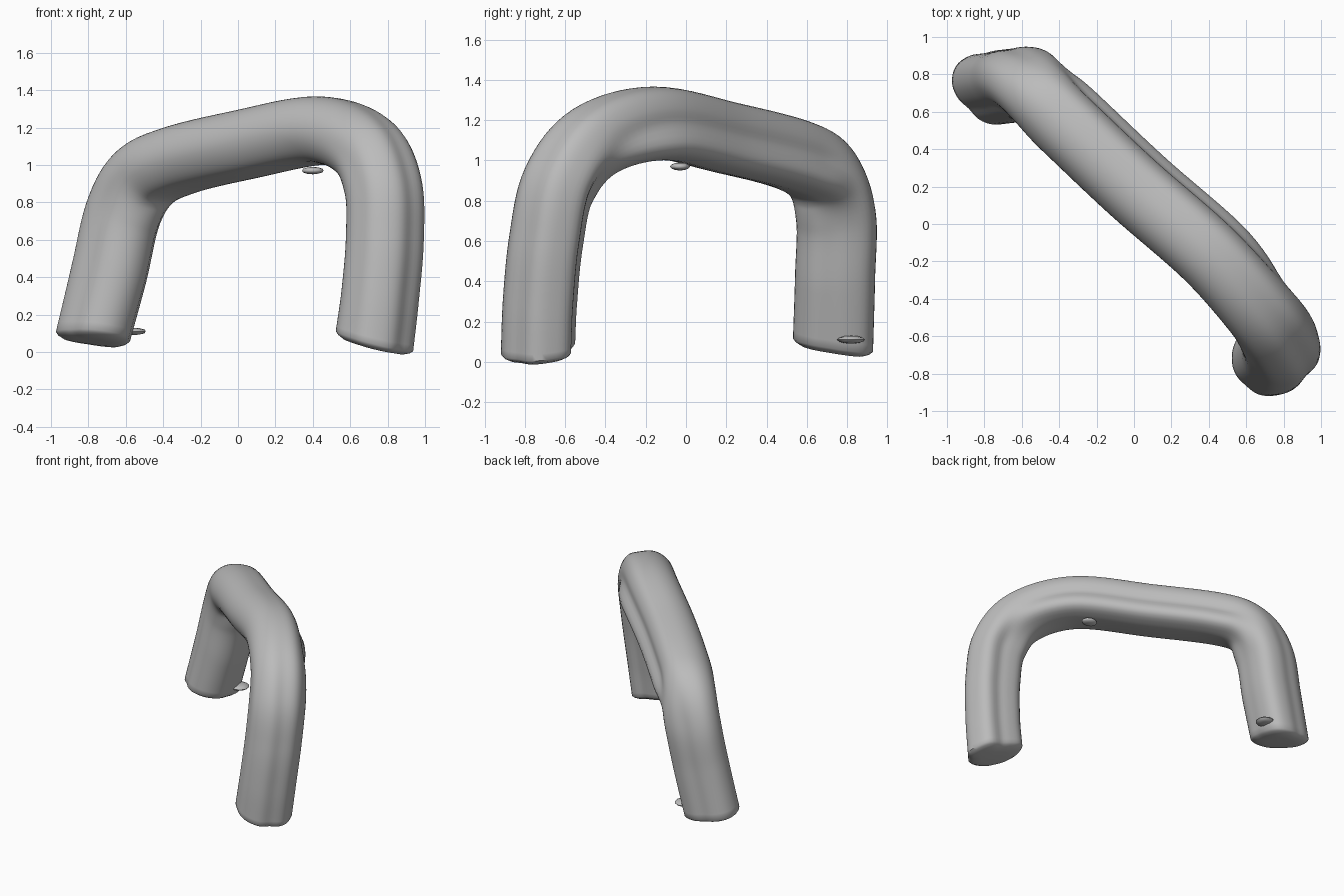
import bpy, bmesh, math
from mathutils import Vector

cube = bpy.data.objects.get("Cube")
if cube:
    bpy.data.objects.remove(cube, do_unlink=True)

grey = bpy.data.materials.new("plain grey")
grey.use_nodes = True
colour = (0.5, 0.5, 0.5, 1)
grey.diffuse_color = colour
grey.node_tree.nodes["Principled BSDF"].inputs["Base Color"].default_value = colour

ACROSS = Vector((1, 1, 0)).normalized()
STEPS, SIDES = 8, 56

# Centre line: right-hand foot, over the bar, down to the other foot
PATH = [Vector(p) for p in (
    (.72, -.74, .06), (.75, -.73, .3), (.775, -.70, .6), (.765, -.635, .89),
    (.66, -.465, 1.095), (.41, -.17, 1.175), (0, .19, 1.1), (-.35, .52, 1.015),
    (-.52, .68, .92), (-.62, .745, .72), (-.69, .74, .42), (-.775, .73, .09))]

# Cross-section radii, evenly spaced from the back edge towards the outside
NEAR_LEG = (.225, .22, .215, .18, .185, .18, .18, .175, .19, .2, .21, .215, .185, .175)
BAR = (.19, .2, .21, .195, .19, .19, .19, .19, .185, .18, .165, .175, .215, .26)
FAR_LEG = (.235, .21, .185, .2, .215, .205, .18, .16, .18, .2, .215, .215, .2, .215)


def spline(a, b, c, d, t):
    """Catmull-Rom blend that works on numbers and vectors."""
    return (b * 2 + (c - a) * t + (a * 2 - b * 5 + c * 4 - d) * t ** 2
            + (b * 3 - a - c * 3 + d) * t ** 3) * 0.5


def on_path(s):
    pts = [PATH[0] * 2 - PATH[1]] + PATH + [PATH[-1] * 2 - PATH[-2]]
    i = min(int(s), len(PATH) - 2)
    return spline(*pts[i:i + 4], s - i)


def radius(section, turn):
    n = len(section)
    i = int(turn * n)
    return spline(*(section[(i + k) % n] for k in (-1, 0, 1, 2)), turn * n - i)


def smooth(lo, hi, v):
    t = max(0, min(1, (v - lo) / (hi - lo)))
    return t * t * (3 - 2 * t)


def ring(bm, s, scale=1, push=0):
    """One cross-section at path position s, optionally shrunk for a foot cap."""
    last = len(PATH) - 1
    centre = on_path(s)
    tangent = (on_path(min(s + .1, last)) - on_path(max(s - .1, 0))).normalized()
    side = (ACROSS - tangent * ACROSS.dot(tangent)).normalized()
    outward = side.cross(tangent)
    near, far = 1 - smooth(3, 5, s), smooth(7, 9, s)
    foot = max(1 - s, s - last + 1, 0)
    verts = []
    for k in range(SIDES):
        turn = k / SIDES
        r = scale * (near * radius(NEAR_LEG, turn) + far * radius(FAR_LEG, turn)
                     + (1 - near - far) * radius(BAR, turn))
        a = turn * math.tau
        out = r * math.sin(a)
        co = centre + side * r * math.cos(a) + outward * out + tangent * push
        co.z -= foot * out * .18
        verts.append(bm.verts.new(co))
    return verts


def finish(name, bm):
    bmesh.ops.recalc_face_normals(bm, faces=bm.faces)
    mesh = bpy.data.meshes.new(name)
    bm.to_mesh(mesh)
    bm.free()
    mesh.materials.append(grey)
    obj = bpy.data.objects.new(name, mesh)
    bpy.context.collection.objects.link(obj)
    for other in bpy.context.selected_objects:
        other.select_set(False)
    obj.select_set(True)
    bpy.context.view_layer.objects.active = obj
    bpy.ops.object.shade_smooth_by_angle(angle=math.radians(50))


# Bent handle with rounded feet
bm = bmesh.new()
end = len(PATH) - 1
cap = [(.5, -.035), (.78, -.03), (.93, -.015)]
rings = [ring(bm, 0, sc, p) for sc, p in cap]
rings += [ring(bm, i / STEPS) for i in range(end * STEPS + 1)]
rings += [ring(bm, end, sc, -p) for sc, p in reversed(cap)]
for a, b in zip(rings, rings[1:]):
    for k in range(SIDES):
        j = (k + 1) % SIDES
        bm.faces.new((a[k], a[j], b[j], b[k]))
bm.faces.new(rings[0])
bm.faces.new(rings[-1])
finish("bent_handle", bm)

# Small loose flakes under the bar and beside the far foot
for name, place, size in (("bar_flake", (.4, -.03, .97), (.06, .05, .02)),
                          ("foot_flake", (-.56, .82, .11), (.07, .07, .02))):
    bm = bmesh.new()
    bmesh.ops.create_icosphere(bm, subdivisions=2, radius=1)
    bmesh.ops.scale(bm, vec=size, verts=bm.verts)
    bmesh.ops.translate(bm, vec=place, verts=bm.verts)
    finish(name, bm)
